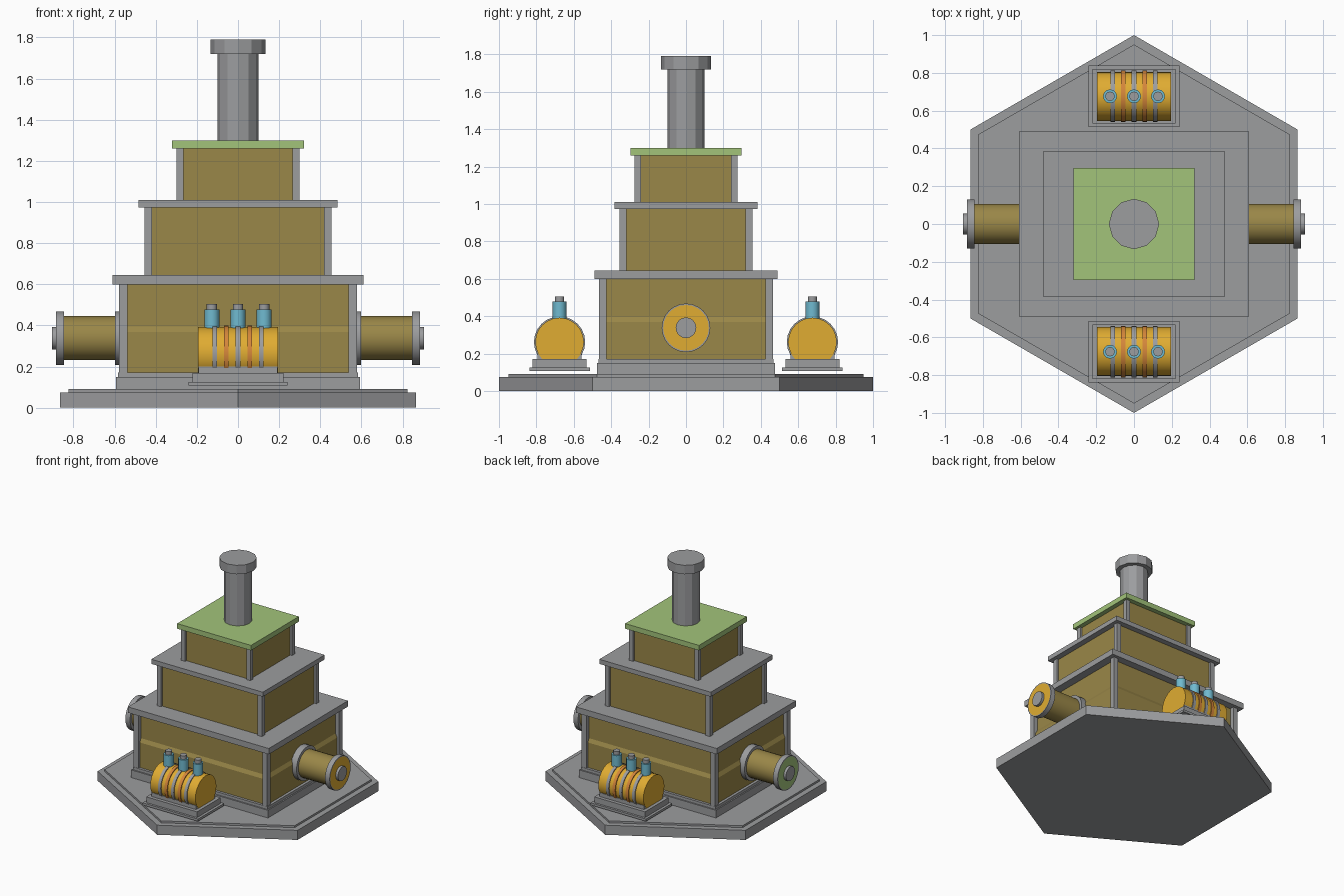
import bpy, bmesh, math
from mathutils import Matrix, Vector

if "Cube" in bpy.data.objects:
    bpy.data.objects.remove(bpy.data.objects["Cube"])


def material(name, r, g, b):
    lin = [((c / 255 + 0.055) / 1.055) ** 2.4 for c in (r, g, b)]
    m = bpy.data.materials.new(name)
    m.diffuse_color = (*lin, 1)
    m.use_nodes = True
    m.node_tree.nodes["Principled BSDF"].inputs["Base Color"].default_value = m.diffuse_color
    return m


GREY = material("steel grey", 156, 157, 159)
WALL = material("olive brass", 154, 135, 72)
GOLD = material("bright gold", 224, 172, 50)
GREEN = material("roof green", 162, 196, 122)
BLUE = material("valve blue", 112, 186, 208)
COPPER = material("copper", 212, 134, 58)


def finish(bm, name, mats, smooth=False):
    bmesh.ops.recalc_face_normals(bm, faces=bm.faces)
    me = bpy.data.meshes.new(name)
    bm.to_mesh(me)
    bm.free()
    for m in mats:
        me.materials.append(m)
    ob = bpy.data.objects.new(name, me)
    bpy.context.collection.objects.link(ob)
    if smooth:
        bpy.ops.object.select_all(action='DESELECT')
        ob.select_set(True)
        bpy.context.view_layer.objects.active = ob
        bpy.ops.object.shade_smooth_by_angle(angle=math.radians(35))
    return ob


def add_box(bm, x0, x1, y0, y1, z0, z1):
    mat = (Matrix.Translation(((x0 + x1) / 2, (y0 + y1) / 2, (z0 + z1) / 2))
           @ Matrix.Diagonal((x1 - x0, y1 - y0, z1 - z0, 1)))
    bmesh.ops.create_cube(bm, size=1, matrix=mat)


def slab(name, hx, hy, z0, z1, mat, cy=0):
    bm = bmesh.new()
    add_box(bm, -hx, hx, cy - hy, cy + hy, z0, z1)
    return finish(bm, name, [mat])


def cylinder(name, r, start, end, mat, n=24, smooth=True, turn=0.0, face=None, face_r=0):
    """Cylinder between two points; face optionally colours an inset disc on the far end."""
    a, b = Vector(start), Vector(end)
    rot = Vector((0, 0, 1)).rotation_difference(b - a).to_matrix().to_4x4()
    bm = bmesh.new()
    bmesh.ops.create_cone(bm, cap_ends=True, segments=n, radius1=r, radius2=r,
                          depth=(b - a).length,
                          matrix=Matrix.Translation((a + b) / 2) @ rot @ Matrix.Rotation(turn, 4, 'Z'))
    if face:
        bm.normal_update()
        d = (b - a).normalized()
        cap = [f for f in bm.faces if f.normal.dot(d) > 0.99]
        bmesh.ops.inset_region(bm, faces=cap, thickness=r - face_r)
        cap[0].material_index = 1
    return finish(bm, name, [mat, face] if face else [mat], smooth)


def loft(name, rings, mat):
    """Rectangular rings (hx, hy, z) joined into a closed solid."""
    bm = bmesh.new()
    loops = [[bm.verts.new((sx * hx, sy * hy, z))
              for sx, sy in ((-1, -1), (1, -1), (1, 1), (-1, 1))] for hx, hy, z in rings]
    for lo, up in zip(loops, loops[1:]):
        for i in range(4):
            j = (i + 1) % 4
            bm.faces.new((lo[i], lo[j], up[j], up[i]))
    bm.faces.new(loops[0])
    bm.faces.new(loops[-1])
    return finish(bm, name, [mat])


def posts(name, hx, hy, w, z0, z1):
    bm = bmesh.new()
    for sx in (-1, 1):
        for sy in (-1, 1):
            xs = sorted((sx * hx, sx * (hx - w)))
            ys = sorted((sy * hy, sy * (hy - w)))
            add_box(bm, *xs, *ys, z0, z1)
    return finish(bm, name, [GREY])


# Hexagonal base and plinth
cylinder("base_hexagon", 1.0, (0, 0, 0), (0, 0, 0.075), GREY, 6, False)
cylinder("base_hexagon_step", 0.95, (0, 0, 0.07), (0, 0, 0.09), GREY, 6, False)
for nm in ("base_hexagon", "base_hexagon_step"):
    # put hexagon corners on the y axis
    me = bpy.data.objects[nm].data
    if max(v.co.y for v in me.vertices) < max(v.co.x for v in me.vertices):
        me.transform(Matrix.Rotation(math.pi / 2, 4, 'Z'))
slab("plinth_lower", 0.593, 0.477, 0.085, 0.15, GREY)
slab("plinth_upper", 0.583, 0.467, 0.15, 0.172, GREY)

# Stepped tower: walls, corner posts and floor slabs
loft("lower_wall", [(0.562, 0.447, 0.165), (0.562, 0.447, 0.368),
                    (0.547, 0.432, 0.396), (0.547, 0.432, 0.61)], WALL)
posts("lower_posts", 0.578, 0.465, 0.04, 0.17, 0.605)
slab("lower_roof", 0.61, 0.49, 0.598, 0.644, GREY)
slab("middle_wall", 0.438, 0.34, 0.64, 0.98, WALL)
posts("middle_posts", 0.455, 0.355, 0.037, 0.64, 0.98)
slab("middle_roof", 0.483, 0.383, 0.974, 1.01, GREY)
slab("upper_wall", 0.284, 0.26, 1.0, 1.265, WALL)
posts("upper_posts", 0.3, 0.275, 0.034, 1.0, 1.265)
slab("green_roof", 0.32, 0.296, 1.26, 1.3, GREEN)

# Chimney
cylinder("chimney", 0.1, (0, 0, 1.29), (0, 0, 1.725), GREY, 12, False)
cylinder("chimney_cap", 0.133, (0, 0, 1.72), (0, 0, 1.79), GREY, 12, False)

# Side pipes with flanges, one end gold and the other green
ZP = 0.338
for side, s, colour in (("right", 1, GOLD), ("left", -1, GREEN)):
    def px(x):
        return (s * x, 0, ZP)
    cylinder(side + "_pipe", 0.107, px(0.53), px(0.86), WALL)
    cylinder(side + "_wall_flange", 0.13, px(0.54), px(0.598), GREY)
    cylinder(side + "_end_flange", 0.13, px(0.845), px(0.885), GREY, face=colour, face_r=0.122)
    cylinder(side + "_end_hub", 0.055, px(0.88), px(0.905), GREY)

# Boilers at front and back
ZT = 0.262
for side, s in (("front", -1), ("back", 1)):
    cy = s * 0.676
    slab(side + "_stand_plate", 0.24, 0.162, 0.107, 0.125, GREY, cy)
    slab(side + "_stand_block", 0.22, 0.145, 0.125, 0.17, GREY, cy)
    slab(side + "_saddle", 0.193, 0.118, 0.165, 0.2, GREY, cy)
    cylinder(side + "_boiler", 0.13, (-0.195, cy, ZT), (0.195, cy, ZT), GOLD)
    for i, x in enumerate((-0.113, -0.057, 0, 0.057, 0.113)):
        cylinder(f"{side}_boiler_band_{i + 1}", 0.137, (x - 0.012, cy, ZT), (x + 0.012, cy, ZT),
                 COPPER if i % 2 else GREY)
    for i, x in enumerate((-0.127, 0, 0.127)):
        cylinder(f"{side}_valve_{i + 1}", 0.037, (x, cy, 0.36), (x, cy, 0.478), BLUE, 12)
        cylinder(f"{side}_valve_cap_{i + 1}", 0.025, (x, cy, 0.47), (x, cy, 0.505), GREY, 12)
